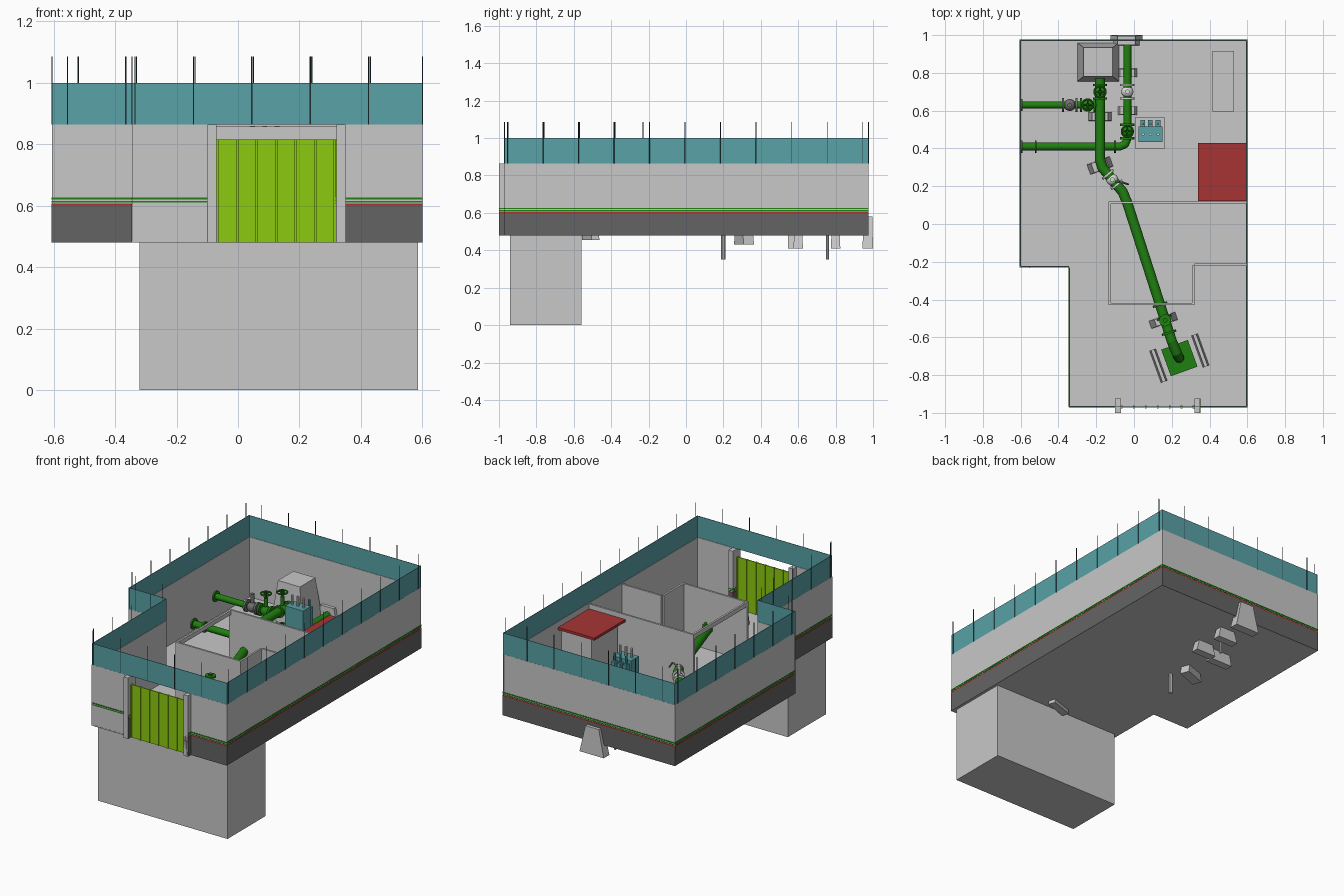
import bpy, bmesh, math
from mathutils import Vector, Matrix

if "Cube" in bpy.data.objects:
    bpy.data.objects.remove(bpy.data.objects["Cube"])


def material(name, r, g, b):
    m = bpy.data.materials.new(name)
    m.use_nodes = True
    m.diffuse_color = (r, g, b, 1)
    m.node_tree.nodes["Principled BSDF"].inputs["Base Color"].default_value = (r, g, b, 1)
    return m


LIGHT = material("light concrete", 0.58, 0.58, 0.58)
DARK = material("dark plinth", 0.127, 0.127, 0.127)
TEAL = material("teal panel", 0.098, 0.36, 0.39)
LIME = material("lime gate", 0.262, 0.6, 0.005)
RED = material("red paint", 0.392, 0.034, 0.034)
GREEN = material("green pipe", 0.0144, 0.216, 0.005)
STEEL = material("dark steel", 0.03, 0.06, 0.07)
VALVE = material("pale valve metal", 0.7, 0.7, 0.7)
IRON = material("grey iron", 0.16, 0.16, 0.16)

FLOOR, WALL_TOP, FENCE_TOP, POLE_TOP = 0.48, 0.865, 1.0, 1.085


def finish(name, bm, mat, smooth=False):
    bmesh.ops.recalc_face_normals(bm, faces=bm.faces)
    me = bpy.data.meshes.new(name)
    bm.to_mesh(me)
    bm.free()
    me.materials.append(mat)
    ob = bpy.data.objects.new(name, me)
    bpy.context.collection.objects.link(ob)
    if smooth:
        bpy.ops.object.select_all(action='DESELECT')
        ob.select_set(True)
        bpy.context.view_layer.objects.active = ob
        bpy.ops.object.shade_smooth_by_angle()
    return ob


def box(name, center, size, z0, z1, mat, angle=0, taper=(1, 1)):
    """Upright box, optionally turned about z and narrowed at the top."""
    bm = bmesh.new()
    bmesh.ops.create_cube(bm, size=1)
    for v in bm.verts:
        top = v.co.z > 0
        v.co.x *= size[0] * (taper[0] if top else 1)
        v.co.y *= size[1] * (taper[1] if top else 1)
        v.co.z = z1 if top else z0
    bm.transform(Matrix.Translation((*center, 0)) @ Matrix.Rotation(angle, 4, 'Z'))
    return finish(name, bm, mat)


def span(name, x0, x1, y0, y1, z0, z1, mat, **kw):
    return box(name, ((x0 + x1) / 2, (y0 + y1) / 2), (x1 - x0, y1 - y0), z0, z1, mat, **kw)


def add_rod(bm, a, b, r, sides=16):
    a, b = Vector(a), Vector(b)
    d = b - a
    m = Matrix.Translation((a + b) / 2) @ d.to_track_quat('Z', 'Y').to_matrix().to_4x4()
    bmesh.ops.create_cone(bm, cap_ends=True, segments=sides, radius1=r, radius2=r,
                          depth=d.length, matrix=m)


def rod(name, a, b, r, mat, sides=16):
    bm = bmesh.new()
    add_rod(bm, a, b, r, sides)
    return finish(name, bm, mat, True)


def pipe(name, points, r, mat=GREEN):
    bm = bmesh.new()
    for a, b in zip(points, points[1:]):
        add_rod(bm, a, b, r)
    for p in points[1:-1]:
        bmesh.ops.create_uvsphere(bm, u_segments=16, v_segments=10, radius=r,
                                  matrix=Matrix.Translation(p))
    return finish(name, bm, mat, True)


def plate(name, p, q, z0, z1, mat, thick, inset):
    """Vertical plate from p to q; inset moves it to the right of the direction."""
    p, q = Vector(p), Vector(q)
    d = q - p
    n = Vector((d.y, -d.x)).normalized()
    c = (p + q) / 2 + n * inset
    return box(name, c, (d.length, thick), z0, z1, mat, math.atan2(d.y, d.x))


# Floor slab and basement
span("floor_main", -0.605, 0.6, -0.23, 0.975, FLOOR, FLOOR + 0.006, LIGHT)
span("floor_front", -0.345, 0.6, -0.97, -0.23, FLOOR, FLOOR + 0.006, LIGHT)
span("basement", -0.32, 0.585, -0.94, -0.56, 0, FLOOR, LIGHT)

# Perimeter walls with painted bands
PLINTH = [(FLOOR, 0.6, DARK), (0.6, 0.607, RED)]
LINES = [(0.611, 0.615, GREEN), (0.62, 0.627, GREEN)]
corners = [(-0.605, 0.975), (0.6, 0.975), (0.6, -0.97), (-0.345, -0.97),
           (-0.345, -0.23), (-0.605, -0.23)]
edges = list(zip(corners, corners[1:] + corners[:1]))
front = 2
runs = [(e, PLINTH + LINES) for i, e in enumerate(edges) if i != front]
runs += [(((0.6, -0.97), (0.32, -0.97)), PLINTH + LINES),
         (((-0.07, -0.97), (-0.345, -0.97)), LINES)]
for (p, q), bands in runs:
    plate("perimeter_wall", p, q, FLOOR, WALL_TOP, LIGHT, 0.006, 0.004)
    for z0, z1, mat in bands:
        plate("painted_band", p, q, z0, z1, mat, 0.003, 0.0005)

# Teal fence and thin poles on top of the walls
first_pole = [0.085, 0.03, 0.175, 0.02, 0.02, 0.035]
for (p, q), start in zip(edges, first_pole):
    plate("fence_panel", p, q, WALL_TOP, FENCE_TOP, TEAL, 0.003, 0.003)
    a, b = Vector(p), Vector(q)
    length, s = (b - a).length, start
    while s < length:
        c = a.lerp(b, s / length)
        rod("fence_pole", (*c, WALL_TOP), (*c, POLE_TOP), 0.0022, STEEL, 6)
        s += 0.19

# Gate with ribs and its posts
span("gate", -0.07, 0.32, -0.971, -0.965, FLOOR, 0.815, LIME)
for i in range(7):
    x = -0.066 + i * 0.0635
    span("gate_rib", x - 0.004, x + 0.004, -0.976, -0.96, FLOOR, 0.815, LIME)
for x in (-0.1, 0.32):
    span("gate_post", x, x + 0.03, -1.0, -0.925, FLOOR, WALL_TOP, LIGHT)
    for z0, z1, mat in PLINTH + LINES:
        span("post_band", x - 0.001, x + 0.031, -1.0, -0.924, z0, z1, mat)

# Roofless inner room, open on one side below a beam
ROOM_TOP = 0.858
room = [(0.595, 0.12), (-0.135, 0.12), (-0.135, -0.43), (0.32, -0.43),
        (0.32, -0.22), (0.595, -0.22)]
for i, (p, q) in enumerate(zip(room, room[1:])):
    plate("room_beam" if i == 1 else "room_wall", p, q,
          0.83 if i == 1 else FLOOR, ROOM_TOP, LIGHT, 0.012, -0.006)
for y in (-0.43, 0.105):
    span("room_jamb", -0.135, -0.123, y, y + 0.015, FLOOR, ROOM_TOP, LIGHT)

# Hut with red roof, floor pad, tapered block
span("hut", 0.38, 0.592, 0.14, 0.4, FLOOR, 0.812, LIGHT)
span("hut_roof", 0.34, 0.594, 0.121, 0.43, 0.812, 0.828, RED)
span("floor_pad", 0.415, 0.53, 0.595, 0.915, FLOOR, 0.495, LIGHT)
span("tapered_block", -0.3, -0.08, 0.755, 0.96, FLOOR, 0.75, LIGHT, taper=(0.7, 0.75))

# Transformer on its plinth
span("transformer_plinth", 0.005, 0.165, 0.4, 0.565, FLOOR, 0.51, LIGHT)
span("transformer", 0.025, 0.15, 0.435, 0.515, 0.51, 0.8, TEAL)
for i in range(3):
    x = 0.047 + i * 0.04
    span("cooling_fin", x - 0.012, x + 0.012, 0.515, 0.55, 0.54, 0.78, TEAL)
    rod("insulator", (x, 0.475, 0.8), (x, 0.475, 0.86), 0.008, VALVE, 10)
    rod("rear_insulator", (x, 0.53, 0.78), (x, 0.53, 0.83), 0.007, TEAL, 10)

# Pipework
HIGH, LOW, R = 0.62, 0.53, 0.025
pump = Vector((0.24, -0.71))
pipe("main_pipe", [(-0.18, 0.8, HIGH), (-0.18, 0.34, HIGH), (-0.165, 0.295, HIGH),
                   (-0.06, 0.17, HIGH), (-0.035, 0.11, HIGH), (0.2, -0.62, HIGH),
                   (0.225, -0.68, 0.6), (0.235, -0.705, 0.56), (0.24, -0.71, FLOOR)], 0.027)
pipe("upper_branch", [(-0.6, 0.63, HIGH), (-0.18, 0.63, HIGH)], 0.019)
pipe("lower_pipe", [(-0.6, 0.41, LOW), (-0.075, 0.41, LOW), (-0.047, 0.422, LOW),
                    (-0.035, 0.45, LOW), (-0.035, 0.975, LOW)], 0.021)
for x, y, z in [(-0.595, 0.63, HIGH), (-0.595, 0.41, LOW), (-0.52, 0.41, LOW), (-0.1, 0.41, LOW)]:
    rod("pipe_flange", (x - 0.005, y, z), (x + 0.005, y, z), 0.033, GREEN)


def valve(name, x, y, z, angle, mat, wheel):
    d = Vector((math.cos(angle), math.sin(angle), 0))
    c = Vector((x, y, z))
    bm = bmesh.new()
    bmesh.ops.create_uvsphere(bm, u_segments=16, v_segments=10, radius=0.032,
                              matrix=Matrix.Translation(c))
    for s in (-1, 1):
        add_rod(bm, c + d * s * 0.03, c + d * s * 0.042, 0.038)
    add_rod(bm, c, c + Vector((0, 0, 0.085)), 0.012)
    finish(name, bm, mat, True)
    if wheel:
        bpy.ops.mesh.primitive_torus_add(location=(x, y, z + 0.11), major_radius=0.03,
                                         minor_radius=0.005, major_segments=20, minor_segments=8)
        ob = bpy.context.object
        ob.name = "handwheel"
        ob.data.materials.append(mat)
        bpy.ops.object.shade_smooth_by_angle()
        rod("wheel_stem", (x, y, z + 0.08), (x, y, z + 0.125), 0.006, mat, 8)
        for e in (Vector((0.03, 0, 0)), Vector((0, 0.03, 0))):
            hub = c + Vector((0, 0, 0.11))
            rod("wheel_spoke", hub - e, hub + e, 0.004, mat, 8)


Q = math.pi / 2
SKEW = math.radians(-50)
valve("gate_valve_main", -0.18, 0.7, HIGH, Q, GREEN, True)
valve("gate_valve_branch", -0.245, 0.63, HIGH, 0, GREEN, True)
valve("check_valve_branch", -0.34, 0.63, HIGH, 0, IRON, False)
valve("check_valve_low", -0.035, 0.7, LOW, Q, VALVE, False)
valve("gate_valve_low", -0.035, 0.49, LOW, Q, GREEN, True)
valve("check_valve_main", -0.115, 0.235, HIGH, SKEW, VALVE, False)
pipe("valve_lever", [(-0.1, 0.225, 0.69), (-0.06, 0.22, 0.7), (-0.03, 0.21, 0.66)], 0.005, IRON)

# Concrete pipe supports, some reaching below the floor
for x, y, w, d, bottom, top, a in [
        (-0.18, 0.57, 0.15, 0.05, 0.41, 0.6, 0), (-0.18, 0.31, 0.15, 0.06, 0.43, 0.6, 0.35),
        (-0.035, 0.8, 0.14, 0.05, 0.41, 0.53, 0), (-0.035, 0.6, 0.14, 0.05, 0.41, 0.53, 0),
        (-0.04, 0.972, 0.17, 0.056, 0.41, 0.58, 0), (0.155, -0.51, 0.16, 0.045, 0.455, 0.62, 0.33)]:
    box("pipe_support", (x, y), (w, d), bottom, top, LIGHT, a, (0.55, 0.85))
rod("support_leg", (-0.115, 0.2, 0.35), (-0.115, 0.2, 0.6), 0.012, VALVE, 10)
rod("support_leg", (-0.035, 0.757, 0.35), (-0.035, 0.757, 0.53), 0.008, VALVE, 10)

# Pump base with side rails
TURN = math.radians(20)
box("pump_base", pump, (0.15, 0.15), FLOOR, 0.51, GREEN, TURN)
for s in (-1, 1):
    off = Matrix.Rotation(TURN, 2) @ Vector((s * 0.118, 0))
    box("pump_rail", pump + off, (0.036, 0.18), FLOOR, 0.56, LIGHT, TURN, (0.5, 1))
line = Vector((0.235, -0.73, 0)).normalized()
for t in (0.47, 0.53, 0.6):
    c = Vector((-0.035, 0.11, HIGH)) + line * (t * 1.2)
    rod("main_flange", c - line * 0.006, c + line * 0.006, 0.04, GREEN)
c = Vector((0.165, -0.51, HIGH))
rod("main_valve_stem", c, c + Vector((0, 0, 0.15)), 0.012, GREEN, 10)
rod("main_valve_wheel", c + Vector((0, 0, 0.13)), c + Vector((0, 0, 0.14)), 0.032, GREEN)
